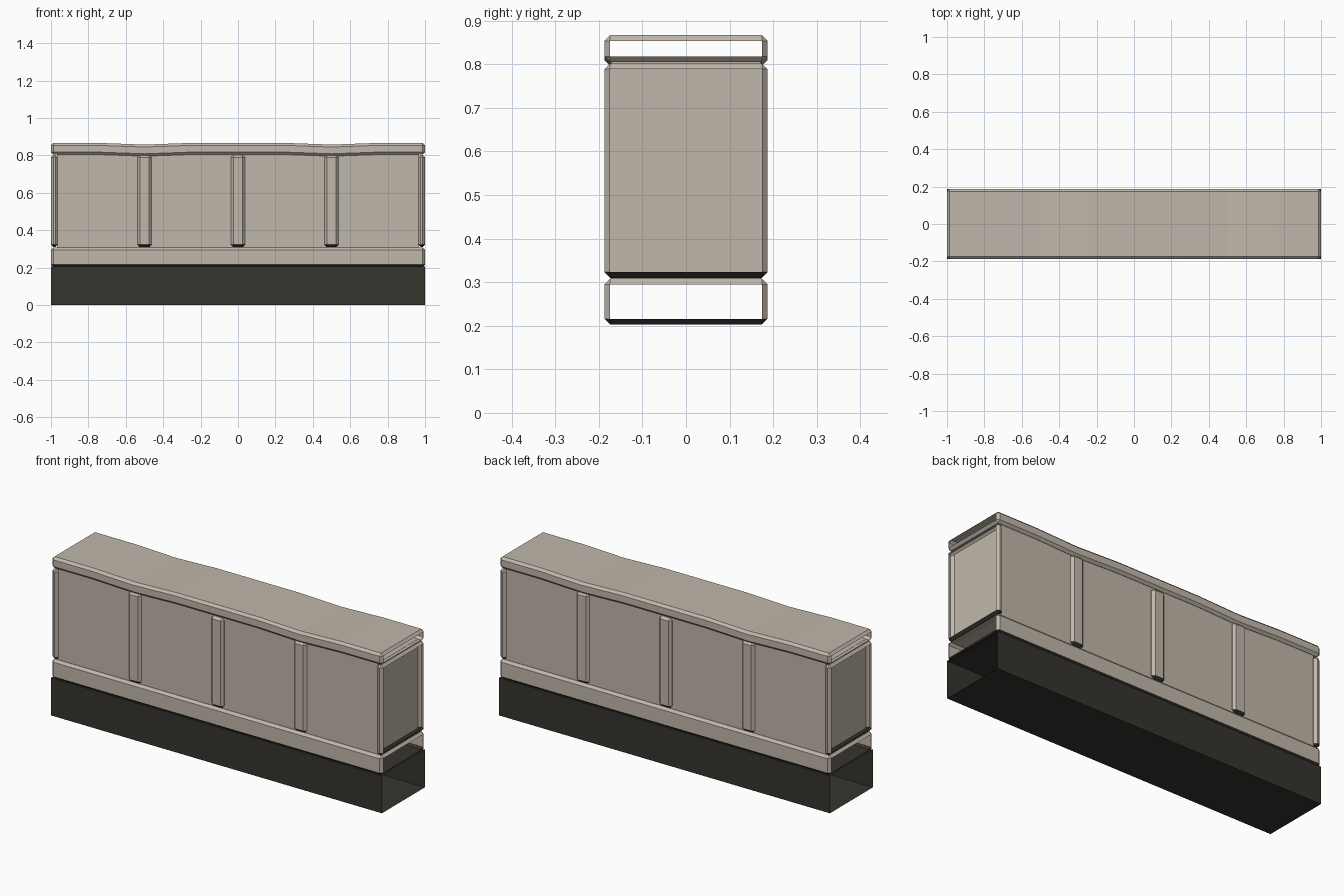
import bpy, bmesh
from mathutils import Vector

if "Cube" in bpy.data.objects:
    bpy.data.objects.remove(bpy.data.objects["Cube"])


def material(name, rgb):
    m = bpy.data.materials.new(name)
    m.diffuse_color = (*rgb, 1)
    m.use_nodes = True
    m.node_tree.nodes["Principled BSDF"].inputs["Base Color"].default_value = m.diffuse_color
    return m


STONE = material("warm_stone", (0.53, 0.475, 0.405))
DARK = material("dark_plinth", (0.036, 0.034, 0.027))


def block(name, lo, hi, chamfer=0.0, open_ends=(), dark_under=False, mat=STONE, cuts=(), dip=None):
    """Chamfered box; open_ends lists the x directions left without an end face."""
    bm = bmesh.new()
    bmesh.ops.create_cube(bm, size=1)
    lo, hi = Vector(lo), Vector(hi)
    for v in bm.verts:
        v.co = Vector([(lo[i] + hi[i]) / 2 + v.co[i] * (hi[i] - lo[i]) for i in range(3)])
    if chamfer:
        bmesh.ops.bevel(bm, geom=bm.edges[:], offset=chamfer, offset_type='OFFSET',
                        segments=1, profile=0.5, affect='EDGES')
    bm.normal_update()
    ends = [f for f in bm.faces if any(f.normal.x * s > 0.99 for s in open_ends)]
    bmesh.ops.delete(bm, geom=ends, context='FACES')
    # worn sections along the length
    for x in cuts:
        bmesh.ops.bisect_plane(bm, geom=bm.verts[:] + bm.edges[:] + bm.faces[:],
                               plane_co=(x, 0, 0), plane_no=(1, 0, 0))
    if dip:
        for v in bm.verts:
            v.co.z -= dip(v.co.x)
    bm.normal_update()
    # dark undersides
    if dark_under:
        for f in bm.faces:
            if f.normal.z < -0.5:
                f.material_index = 1
    me = bpy.data.meshes.new(name)
    bm.to_mesh(me)
    bm.free()
    me.materials.append(mat)
    me.materials.append(DARK)
    ob = bpy.data.objects.new(name, me)
    bpy.context.collection.objects.link(ob)
    return ob


Y = 0.187   # half depth
C = 0.013   # chamfer size

# dark plinth, open at both ends
block("plinth", (-1, -0.186, 0), (1, 0.186, 0.205), open_ends=(-1, 1), mat=DARK)

# lower band
block("lower_band", (-1, -Y, 0.203), (1, Y, 0.308), C, (-1, 1), True)

# wall panels between the pillars
block("wall", (-0.967, -0.172, 0.305), (0.967, 0.172, 0.806))

# middle pillars
for i, x in enumerate((-0.5, 0, 0.5)):
    block(f"pillar_{i + 1}", (x - 0.038, -Y, 0.31), (x + 0.038, Y, 0.802), C, (), True)

# end pillars, open on the outside
for side, name in ((-1, "left_end_pillar"), (1, "right_end_pillar")):
    a, b = sorted((side * 0.964, side))
    block(name, (a, -Y, 0.31), (b, Y, 0.802), C, (side,), True)

# coping with two shallow worn dips
block("coping", (-1, -Y, 0.805), (1, Y, 0.867), C, (-1, 1),
      cuts=(-0.75, -0.5, -0.25, 0.25, 0.5, 0.75),
      dip=lambda x: 0.009 * max(0, 1 - abs(abs(x) - 0.5) / 0.25))
